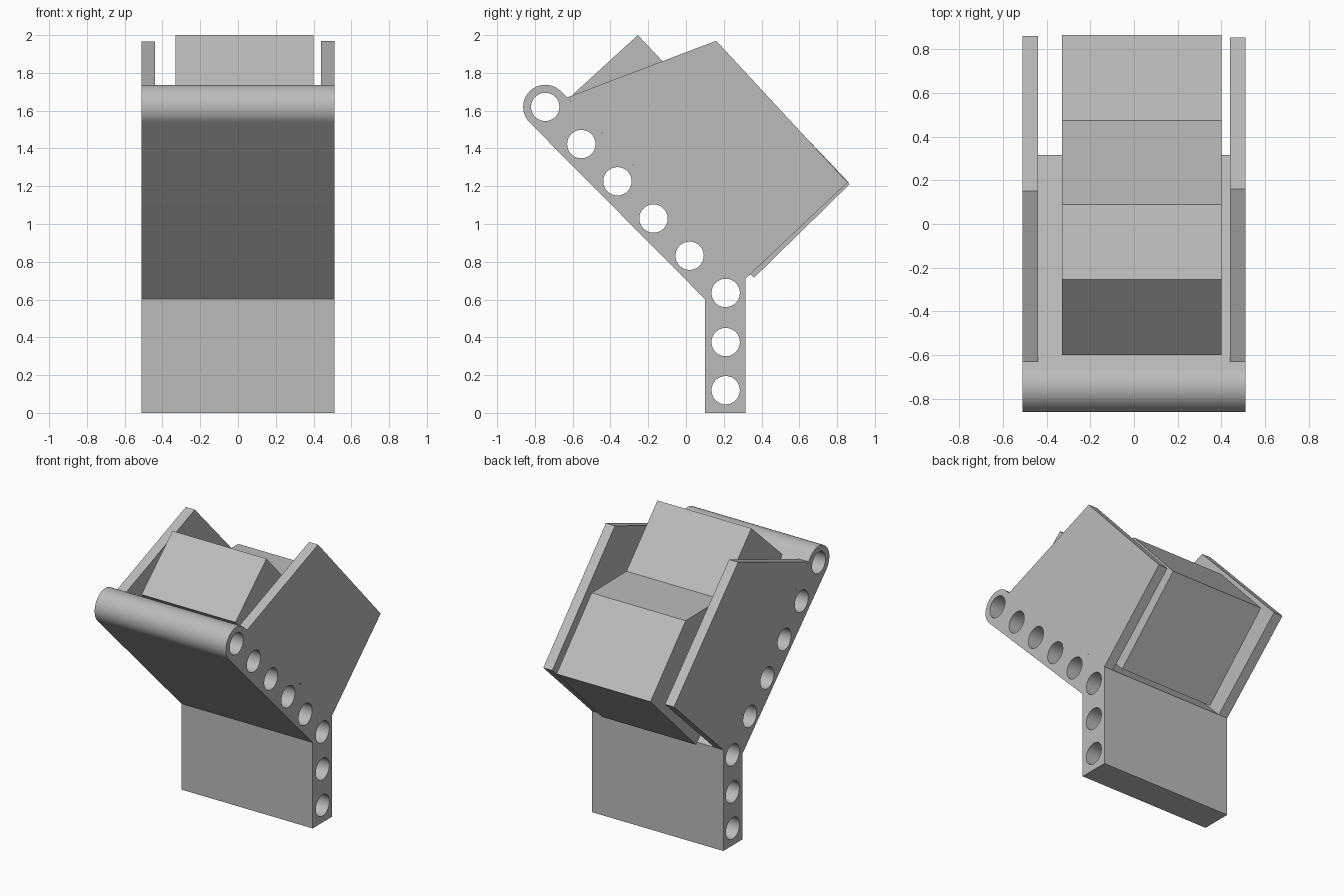
import bpy, bmesh, math
from mathutils import Matrix, Vector

cube = bpy.data.objects.get("Cube")
if cube:
    bpy.data.objects.remove(cube, do_unlink=True)

grey = bpy.data.materials.new("plain grey")
grey.use_nodes = True
colour = (0.5, 0.5, 0.5, 1)
grey.diffuse_color = colour
grey.node_tree.nodes["Principled BSDF"].inputs["Base Color"].default_value = colour


def circle(centre, radius, start=0.0, sweep=360.0, steps=48):
    """Points (y, z) around an arc, angles in degrees."""
    return [(centre[0] + radius * math.cos(math.radians(start + sweep * i / steps)),
             centre[1] + radius * math.sin(math.radians(start + sweep * i / steps)))
            for i in range(steps + (sweep < 360))]


def extrude_profile(name, loops, x0, x1):
    """Extrude a side profile (outline plus holes) across x."""
    curve = bpy.data.curves.new(name, "CURVE")
    curve.dimensions = "2D"
    curve.fill_mode = "BOTH"
    curve.extrude = (x1 - x0) / 2
    for loop in loops:
        spline = curve.splines.new("POLY")
        spline.points.add(len(loop) - 1)
        for point, (y, z) in zip(spline.points, loop):
            point.co = (y, z, 0, 1)
        spline.use_cyclic_u = True
    temp = bpy.data.objects.new(name + "_profile", curve)
    bpy.context.collection.objects.link(temp)
    bpy.context.view_layer.update()
    mesh = bpy.data.meshes.new_from_object(
        temp.evaluated_get(bpy.context.evaluated_depsgraph_get()))
    bpy.data.objects.remove(temp, do_unlink=True)

    # Turn the profile plane to y-z and clean up
    turn = Matrix(((0, 0, 1, (x0 + x1) / 2), (1, 0, 0, 0), (0, 1, 0, 0), (0, 0, 0, 1)))
    mesh.transform(turn)
    bm = bmesh.new()
    bm.from_mesh(mesh)
    bmesh.ops.remove_doubles(bm, verts=bm.verts, dist=0.0001)
    bmesh.ops.dissolve_limit(bm, angle_limit=0.001, verts=bm.verts, edges=bm.edges)
    bmesh.ops.recalc_face_normals(bm, faces=bm.faces)
    bm.to_mesh(mesh)
    bm.free()
    mesh.materials.clear()
    mesh.materials.append(grey)
    mesh.name = name
    obj = bpy.data.objects.new(name, mesh)
    bpy.context.collection.objects.link(obj)
    bpy.ops.object.select_all(action="DESELECT")
    obj.select_set(True)
    bpy.context.view_layer.objects.active = obj
    bpy.ops.object.shade_smooth_by_angle(angle=math.radians(30))
    return obj


# Bent support: upright leg, sloping arm with rounded end, row of through holes
knee, tip = Vector((0.21, 0.635)), Vector((-0.745, 1.62))
holes = [(0.21, 0.12), (0.21, 0.375)] + [tuple(knee.lerp(tip, i / 5)) for i in range(6)]
outline = [(0.1, 0), (0.315, 0), (0.315, 0.71)]
outline += circle(tip, 0.117, 44.5, 180, 32)
outline += [(0.1, 0.603)]
extrude_profile("bent_support", [outline] + [circle(h, 0.075) for h in holes], -0.51, 0.51)

# Side plates standing on the arm
for name, x0, top, back in (("right_plate", -0.51, (0.15, 1.965), (0.862, 1.22)),
                            ("left_plate", 0.44, (0.16, 1.97), (0.855, 1.22))):
    extrude_profile(name, [[(-0.63, 1.67), (0.315, 0.71), back, top]], x0, x0 + 0.07)

# Stepped block floating just above the arm
block = [(-0.6, 1.685), (0.36, 0.715), (0.865, 1.21), (0.475, 1.63), (0.09, 1.635), (-0.255, 2.0)]
extrude_profile("stepped_block", [block], -0.33, 0.40)
